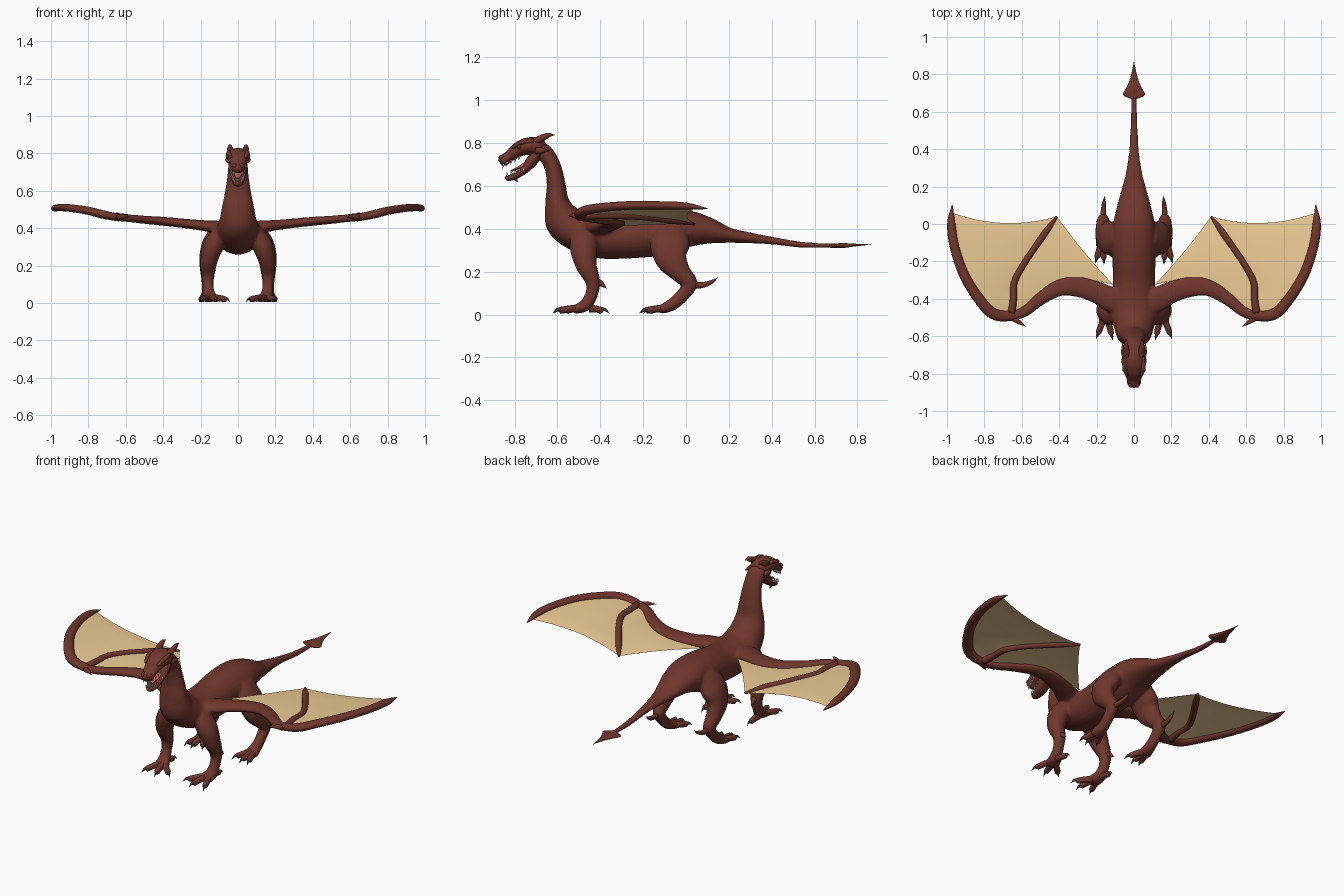
import bpy, bmesh, math
from mathutils import Vector


def material(name, color):
    m = bpy.data.materials.new(name)
    m.diffuse_color = (*color, 1)
    return m


HIDE = material("hide", (0.16, 0.038, 0.026))
SKIN = material("membrane", (0.85, 0.6, 0.3))
CLAW = material("claw", (0.045, 0.045, 0.05))
TOOTH = material("tooth", (0.85, 0.82, 0.72))
FLESH = material("flesh", (0.5, 0.1, 0.09))
EYE = material("eye", (0.12, 0.06, 0.02))


def spline(points, steps=5):
    """Catmull-Rom samples through points of any dimension."""
    p = [Vector(q) for q in points]
    p = [p[0] * 2 - p[1]] + p + [p[-1] * 2 - p[-2]]
    out = []
    for i in range(1, len(p) - 2):
        a, b, c, d = p[i - 1:i + 3]
        for k in range(steps):
            t = k / steps
            out.append(0.5 * (2 * b + (c - a) * t + (2 * a - 5 * b + 4 * c - d) * t ** 2
                              + (3 * b - a - 3 * c + d) * t ** 3))
    return out + [p[-2]]


def finish(name, bm, mat, mirror):
    bmesh.ops.recalc_face_normals(bm, faces=bm.faces)
    mesh = bpy.data.meshes.new(name)
    bm.to_mesh(mesh)
    bm.free()
    for f in mesh.polygons:
        f.use_smooth = True
    mesh.materials.append(mat)
    ob = bpy.data.objects.new(name, mesh)
    bpy.context.collection.objects.link(ob)
    if mirror:
        ob.modifiers.new("mirror", "MIRROR").use_mirror_merge = False
    return ob


def tube(name, points, mat=HIDE, mirror=True, ref=(1, 0, 0), sides=16, steps=5):
    """Loft of ellipses; each point is x, y, z, radius along ref, radius across."""
    s = spline(points, steps)
    c = [Vector(q[:3]) for q in s]
    bm = bmesh.new()
    rings = []
    for i, q in enumerate(s):
        t = (c[min(i + 1, len(c) - 1)] - c[max(i - 1, 0)]).normalized()
        u = Vector(ref)
        u = (u - t * u.dot(t)).normalized()
        v = t.cross(u)
        rings.append([bm.verts.new(c[i] + u * max(q[3], .0008) * math.cos(a) + v * max(q[4], .0008) * math.sin(a))
                      for a in (2 * math.pi * k / sides for k in range(sides))])
    for r0, r1 in zip(rings, rings[1:]):
        for k in range(sides):
            bm.faces.new((r0[k], r0[k - 1], r1[k - 1], r1[k]))
    bm.faces.new(rings[0])
    bm.faces.new(rings[-1])
    return finish(name, bm, mat, mirror)


def spike(name, a, b, r, mat=CLAW, bend=0.0, mirror=True):
    """Tapered horn from a to b, its middle lifted by bend."""
    a, b = Vector(a), Vector(b)
    m = (a + b) / 2 + Vector((0, 0, bend))
    ref = (1, 0, 0) if abs((b - a).normalized().x) < .8 else (0, 0, 1)
    return tube(name, [(*a, r, r), (*m, r * .7, r * .7), (*b, 0, 0)], mat, mirror, ref, 8, 3)


def ball(name, loc, scale, mat, mirror=True):
    bm = bmesh.new()
    bmesh.ops.create_uvsphere(bm, u_segments=12, v_segments=8, radius=1)
    for v in bm.verts:
        v.co = Vector(x * s + l for x, s, l in zip(v.co, scale, loc))
    return finish(name, bm, mat, mirror)


def ruled(name, a, b, sag, n=16, m=10):
    """Sheet spanned between two curves, its outer edge pulled in by sag."""
    a, b = spline(a, n), spline(b, n)
    bm = bmesh.new()
    grid = []
    for i in range(n + 1):
        t = i / n
        p, q = a[round(t * (len(a) - 1))], b[round(t * (len(b) - 1))]
        grid.append([bm.verts.new(p.lerp(q, j / m) + Vector(sag) * t * 4 * (j / m) * (1 - j / m))
                     for j in range(m + 1)])
    for r0, r1 in zip(grid, grid[1:]):
        for j in range(m):
            bm.faces.new((r0[j], r0[j + 1], r1[j + 1], r1[j]))
    return finish(name, bm, SKIN, True)


# body, neck and tail in one loft: y, z, half width, half height
trunk = [(.70, .322, .013, .01), (.55, .325, .019, .014), (.40, .345, .026, .018), (.28, .36, .043, .027),
         (.20, .370, .063, .036), (.10, .392, .09, .064), (0, .40, .112, .09), (-.10, .385, .12, .108),
         (-.20, .374, .116, .108), (-.30, .362, .113, .102), (-.40, .362, .12, .1), (-.50, .385, .118, .092),
         (-.57, .44, .1, .09), (-.60, .52, .085, .058), (-.605, .60, .069, .045), (-.622, .69, .056, .039),
         (-.66, .755, .052, .04), (-.71, .78, .045, .035)]
body = tube("body", [(0, *q) for q in trunk], mirror=False, sides=24)
tube("tail_blade", [(0, .668, .322, .012, .01), (0, .69, .321, .058, .01), (0, .73, .322, .04, .012),
                    (0, .78, .324, .02, .007), (0, .87, .327, 0, 0)], mirror=False)

# head
tube("skull", [(0, -.655, .785, .03, .02), (0, -.69, .785, .058, .042), (0, -.74, .785, .066, .04),
               (0, -.785, .768, .052, .034), (0, -.825, .738, .04, .026), (0, -.855, .717, .035, .026),
               (0, -.868, .708, .014, .014)], mirror=False, sides=20)
tube("lower_jaw", [(0, -.685, .76, .048, .025), (0, -.715, .722, .05, .028), (0, -.75, .68, .042, .021),
                   (0, -.79, .65, .033, .015), (0, -.825, .637, .024, .014), (0, -.842, .645, .008, .01)], mirror=False)
tube("tongue", [(0, -.72, .722, .028, .012), (0, -.77, .69, .022, .008), (0, -.815, .67, .012, .004)], FLESH, False)
spike("chin_spike", (0, -.80, .64), (0, -.785, .618), .01, HIDE, mirror=False)
ball("nostril_bump", (.018, -.858, .733), (.014, .016, .013), HIDE)
ball("eye", (.055, -.778, .782), (.008, .01, .009), EYE)
tube("brow", [(.038, -.81, .778, .008, .008), (.05, -.77, .802, .012, .01), (.045, -.71, .808, .014, .012)])
tube("horn", [(.035, -.72, .80, .018, .018), (.042, -.67, .824, .016, .016), (.043, -.64, .837, .01, .011),
              (.043, -.612, .838, 0, 0)])
spike("cheek_horn", (.05, -.70, .765), (.062, -.64, .765), .018, HIDE)
for i in range(5):
    t = i / 4
    y, x = -.852 + .075 * t, .022 + .018 * t
    spike("upper_tooth", (x, y, .702 + .038 * t), (x, y - .003, .682 + .038 * t), .005, TOOTH)
    spike("lower_tooth", (x - .004, y + .02, .645 + .028 * t), (x - .004, y + .015, .668 + .026 * t), .005, TOOTH)

# front legs
limbs = [tube("front_leg", [(.085, -.47, .39, .04, .06), (.13, -.478, .31, .055, .064), (.155, -.465, .23, .047, .05),
                            (.16, -.435, .155, .037, .035), (.16, -.44, .095, .029, .03),
                            (.155, -.468, .045, .035, .029), (.145, -.51, .026, .045, .022),
                            (.14, -.53, .02, .03, .012)])]
spike("elbow_spur", (.16, -.425, .155), (.168, -.37, .122), .02, HIDE, .006)
# hind legs
limbs += [tube("hind_leg", [(.085, -.06, .41, .04, .07), (.13, -.075, .33, .055, .093), (.158, -.068, .26, .048, .076),
                            (.165, -.025, .195, .041, .05), (.165, .018, .145, .034, .037),
                            (.165, -.012, .095, .029, .032), (.165, -.06, .05, .031, .03),
                            (.165, -.11, .026, .042, .022), (.165, -.13, .02, .03, .012)])]
tube("hock_spur", [(.165, .01, .14, .018, .022), (.164, .07, .137, .014, .014), (.16, .115, .15, .01, .01),
                   (.157, .15, .174, 0, 0)])

# toes and claws: root, then toe end
toes = [((.13, -.50), (.07, -.555)), ((.14, -.51), (.122, -.585)), ((.16, -.50), (.19, -.58)),
        ((.155, -.45), (.152, -.395)),
        ((.15, -.10), (.115, -.165)), ((.165, -.11), (.162, -.18)), ((.175, -.10), (.197, -.175))]
for (x0, y0), (x1, y1) in toes:
    d = (Vector((x1, y1)) - Vector((x0, y0))).normalized() * .037
    tube("toe", [(x0, y0, .028, .02, .02), ((x0 + x1) / 2, (y0 + y1) / 2, .026, .017, .017),
                 (x1, y1, .02, .015, .016), (x1 + d.x * .25, y1 + d.y * .25, .017, .007, .008)], sides=10)
    spike("toe_claw", (x1, y1, .024), (x1 + d.x, y1 + d.y, .006), .01, CLAW, .007)

# wings: arm, leading finger, middle finger
arm = [(.05, -.42, .395), (.13, -.40, .408), (.20, -.365, .416), (.30, -.337, .427), (.40, -.342, .437),
       (.50, -.40, .445), (.58, -.465, .453), (.65, -.495, .458)]
arm_r = [(.04, .075), (.034, .068), (.028, .06), (.025, .055), (.024, .046), (.022, .036), (.021, .03), (.02, .027)]
limbs += [tube("wing_arm", [(*p, *r) for p, r in zip(arm, arm_r)], ref=(0, 0, 1))]
lead = [(.63, -.49, .455), (.73, -.488, .475), (.80, -.438, .493), (.90, -.29, .508), (.958, -.13, .51),
        (.977, 0, .506), (.972, .10, .494)]
lead_r = [.026, .03, .029, .027, .025, .022, .003]
tube("leading_finger", [(*p, r * .75, r) for p, r in zip(lead, lead_r)], ref=(0, 0, 1))
mid = [(.655, -.475, .46), (.645, -.40, .465), (.64, -.31, .463), (.59, -.215, .458), (.54, -.14, .45),
       (.47, -.04, .438), (.412, .04, .422)]
mid_r = [.022, .019, .018, .017, .017, .017, .006]
tube("middle_finger", [(*p, r, r) for p, r in zip(mid, mid_r)], ref=(0, 0, 1))
spike("wing_thumb", (.645, -.505, .458), (.578, -.548, .46), .016, HIDE, .004)
arm_back = [(.65, -.49, .458), (.58, -.455, .453), (.50, -.38, .445), (.40, -.315, .437), (.30, -.30, .427),
            (.20, -.305, .416), (.11, -.325, .41)]
ruled("inner_membrane", mid, arm_back, (.006, -.006, .004))
ruled("outer_membrane", mid, lead[:-1] + [(.972, .06, .498)], (0, -.045, .006))

# fuse trunk, legs and wing arms into one smooth skin
bpy.ops.object.select_all(action="DESELECT")
for ob in [body] + limbs:
    ob.select_set(True)
skin = bpy.context.view_layer.objects.active = limbs[0]
bpy.ops.object.join()
skin.name = "body_legs_and_wing_arms"
fuse = skin.modifiers.new("fuse", "REMESH")
fuse.mode, fuse.voxel_size, fuse.use_smooth_shade = "VOXEL", .007, True
relax = skin.modifiers.new("relax", "SMOOTH")
relax.factor, relax.iterations = .5, 10
